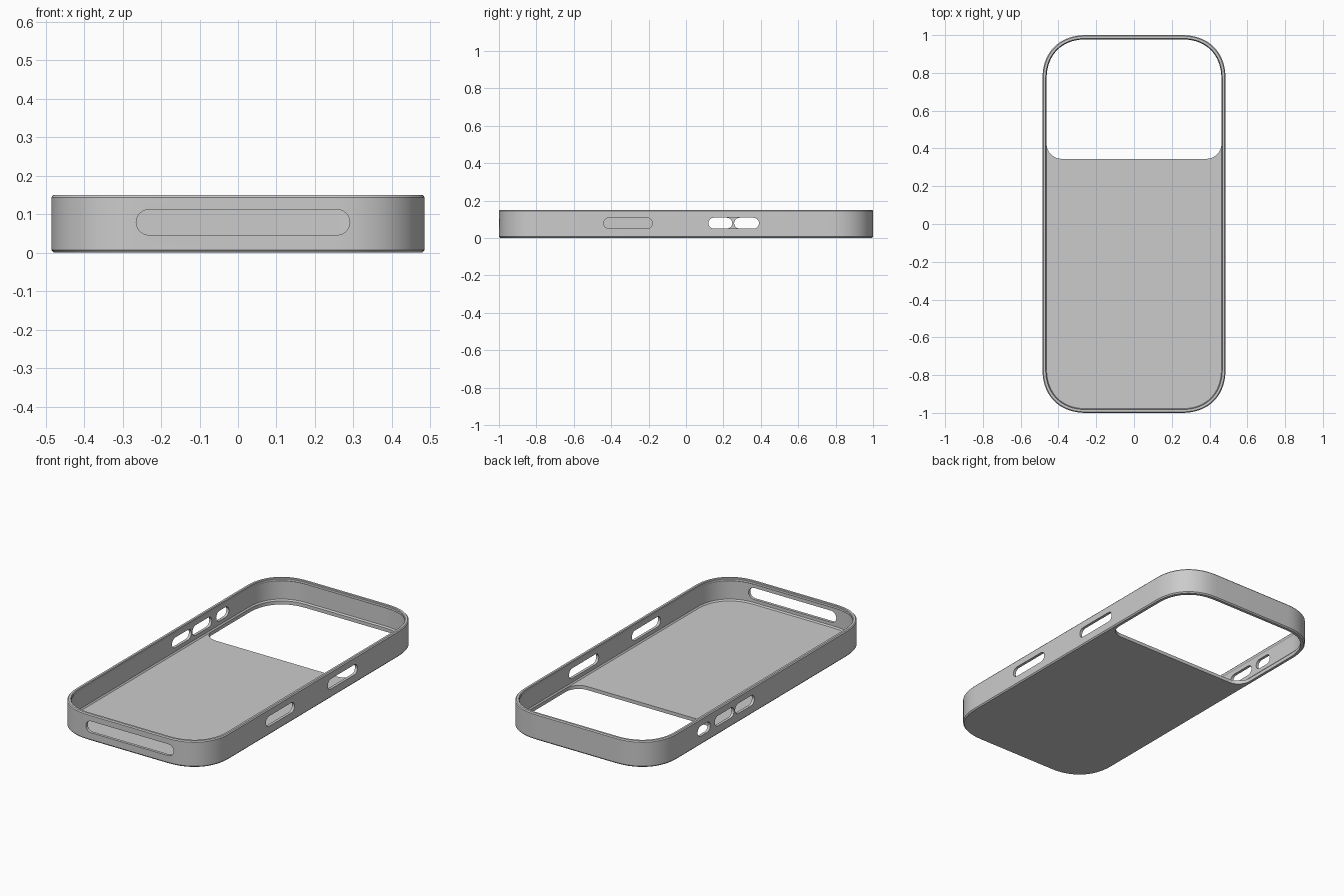
import bpy, bmesh, math
from mathutils import Vector

cube = bpy.data.objects.get("Cube")
if cube:
    bpy.data.objects.remove(cube, do_unlink=True)

HALF_W, HALF_L, CORNER, POWER, STEPS = 0.485, 1.0, 0.24, 2.3, 18

grey = bpy.data.materials.new("matte grey")
grey.use_nodes = True
colour = (0.6, 0.6, 0.6, 1)
grey.diffuse_color = colour
grey.node_tree.nodes["Principled BSDF"].inputs["Base Color"].default_value = colour


def outline(inset):
    """Rounded rectangle with soft corners, counter-clockwise."""
    a = CORNER - inset
    points = []
    for quarter in range(4):
        sx, sy = [(1, 1), (-1, 1), (-1, -1), (1, -1)][quarter]
        arc = []
        for i in range(STEPS + 1):
            t = math.pi / 2 * i / STEPS
            u = max(math.cos(t), 0) ** (2 / POWER)
            v = max(math.sin(t), 0) ** (2 / POWER)
            arc.append((sx * (HALF_W - CORNER + a * u), sy * (HALF_L - CORNER + a * v)))
        points += arc if sx * sy > 0 else arc[::-1]
    return points


def loft(name, rings):
    """Closed solid through a stack of equal rings, capped at both ends."""
    bm = bmesh.new()
    loops = [[bm.verts.new(p) for p in ring] for ring in rings]
    n = len(loops[0])
    for low, high in zip(loops, loops[1:]):
        for i in range(n):
            j = (i + 1) % n
            bm.faces.new((low[i], low[j], high[j], high[i]))
    bm.faces.new(loops[0][::-1])
    bm.faces.new(loops[-1])
    bmesh.ops.recalc_face_normals(bm, faces=bm.faces)
    mesh = bpy.data.meshes.new(name)
    bm.to_mesh(mesh)
    bm.free()
    mesh.materials.append(grey)
    obj = bpy.data.objects.new(name, mesh)
    bpy.context.collection.objects.link(obj)
    return obj


def slot(name, centre, along, length, height):
    """Pill-shaped cutter through a wall, running along the given axis."""
    along, up = Vector(along), Vector((0, 0, 1))
    through = along.cross(up) * 0.1
    r = height / 2
    pill = []
    for i in range(26):
        t = math.pi * (i % 13) / 12 - math.pi / 2 + math.pi * (i // 13)
        shift = (length / 2 - r) * (1 if i < 13 else -1)
        pill.append(Vector(centre) + along * (shift + r * math.cos(t)) + up * r * math.sin(t))
    return loft(name, [[p - through for p in pill], [p + through for p in pill]])


# Tray: bottom, outer wall, rim with inner lip, inner wall, floor
section = [(0.006, 0), (0, 0.007), (0, 0.144), (0.005, 0.15), (0.017, 0.15),
           (0.02, 0.146), (0.02, 0.136), (0.016, 0.13), (0.016, 0.028), (0.022, 0.02)]
case = loft("phone_case", [[(x, y, z) for x, y in outline(d)] for d, z in section])

# Camera opening: follows the wall at the back, rounded at its front corners
INSET, EDGE, R = 0.022, 0.345, 0.08
opening = [p for p in outline(INSET) if p[1] > EDGE + R]
for side in (-1, 1):
    cx = side * (HALF_W - INSET - R)
    arc = [(cx + side * R * math.cos(t), EDGE + R - R * math.sin(t))
           for t in (math.pi / 2 * i / 10 for i in range(11))]
    opening += arc if side < 0 else arc[::-1]
cutters = [loft("opening_cutter", [[(x, y, z) for x, y in opening] for z in (-0.1, 0.06)])]

# Port, button and switch slots
MID = 0.079
cutters.append(slot("port_cutter", (0.013, -HALF_L, MID), (1, 0, 0), 0.555, 0.066))
for x, y, length in [(1, -0.31, 0.26), (1, 0.255, 0.27),
                     (-1, 0.16, 0.175), (-1, 0.345, 0.175), (-1, 0.53, 0.115)]:
    cutters.append(slot("side_cutter", (x * HALF_W, y, MID), (0, 1, 0), length, 0.058))

bpy.ops.object.select_all(action='DESELECT')
bpy.context.view_layer.objects.active = case
case.select_set(True)
for cutter in cutters:
    cutter.hide_render = True
    mod = case.modifiers.new("cut", 'BOOLEAN')
    mod.operation, mod.solver, mod.object = 'DIFFERENCE', 'EXACT', cutter
    bpy.ops.object.modifier_apply(modifier=mod.name)
    bpy.data.objects.remove(cutter, do_unlink=True)

bpy.ops.object.shade_smooth_by_angle(angle=math.radians(30))
